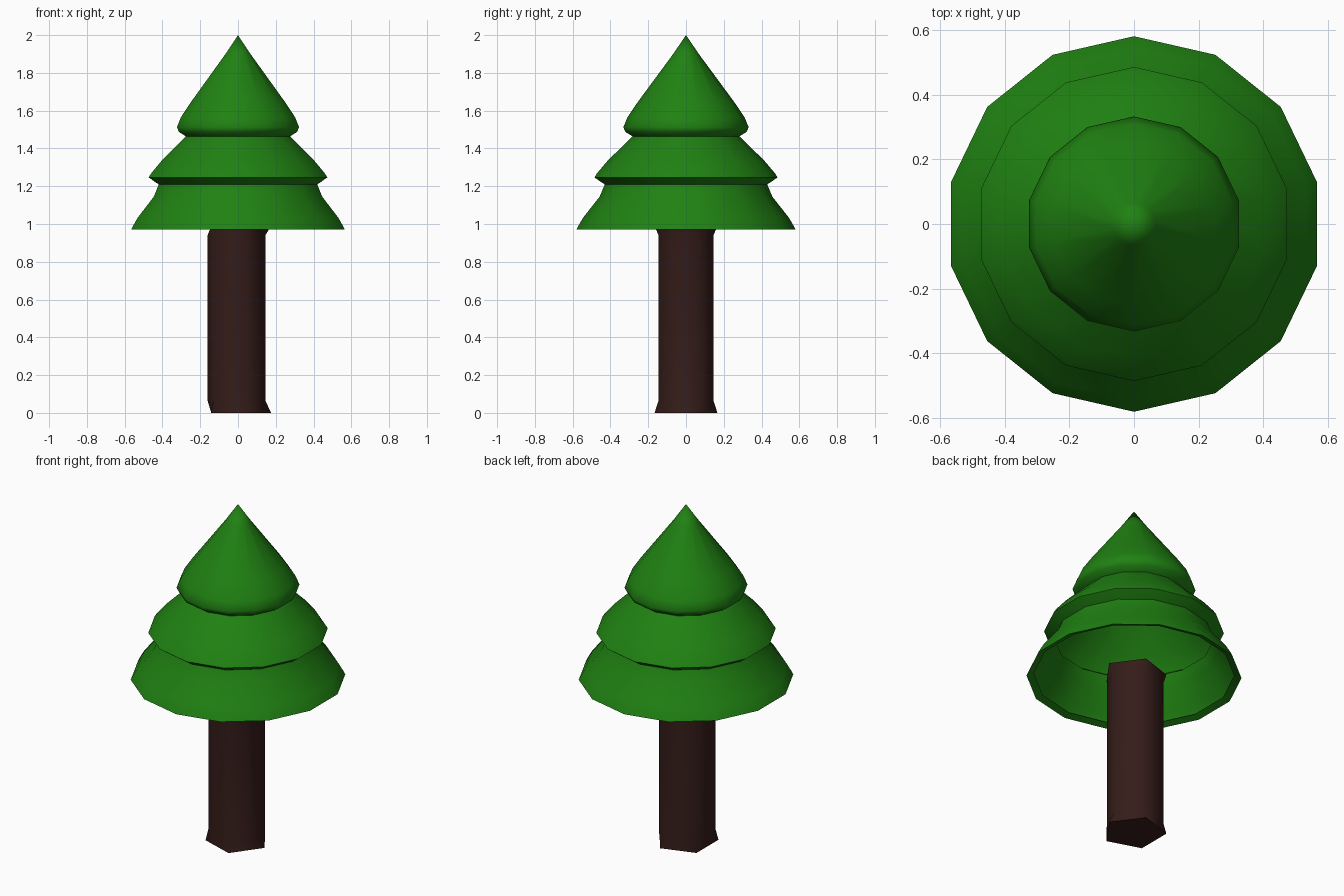
import bpy, bmesh
from math import sin, cos, pi, radians

if "Cube" in bpy.data.objects:
    bpy.data.objects.remove(bpy.data.objects["Cube"])


def material(name, color):
    m = bpy.data.materials.new(name)
    m.diffuse_color = (*color, 1)
    m.use_nodes = True
    m.node_tree.nodes["Principled BSDF"].inputs["Base Color"].default_value = m.diffuse_color
    return m


def loft(name, rings, mat, tip=None, caps=False):
    """Skin a stack of equal-length rings, bottom to top."""
    bm = bmesh.new()
    loops = [[bm.verts.new(p) for p in ring] for ring in rings]
    n = len(loops[0])
    for lo, hi in zip(loops, loops[1:]):
        for i in range(n):
            j = (i + 1) % n
            bm.faces.new((lo[i], lo[j], hi[j], hi[i]))
    if tip:
        top = bm.verts.new(tip)
        for i in range(n):
            bm.faces.new((loops[-1][i], loops[-1][(i + 1) % n], top))
    if caps:
        bm.faces.new(loops[0][::-1])
        bm.faces.new(loops[-1])
    mesh = bpy.data.meshes.new(name)
    bm.to_mesh(mesh)
    bm.free()
    mesh.materials.append(mat)
    obj = bpy.data.objects.new(name, mesh)
    bpy.context.collection.objects.link(obj)
    bpy.context.view_layer.objects.active = obj
    obj.select_set(True)
    bpy.ops.object.shade_smooth_by_angle(angle=radians(70))
    obj.select_set(False)
    return obj


def ring(n, z, radius, start=0.0, dx=0.0):
    """radius is a function of the vertex index."""
    return [(dx + radius(i) * cos(start + 2 * pi * i / n),
             radius(i) * sin(start + 2 * pi * i / n), z) for i in range(n)]


green = material("needles_green", (0.014, 0.22, 0.006))
brown = material("bark_brown", (0.035, 0.012, 0.01))

# Foliage: hollow three-tier shell, 14 sides, with a folded lip at the hem
profile = [(0.54, 0.985), (0.58, 0.97), (0.567, 0.995), (0.545, 1.033),
           (0.457, 1.145), (0.43, 1.21), (0.45, 1.222), (0.485, 1.247),
           (0.47, 1.27), (0.413, 1.337), (0.283, 1.464), (0.32, 1.487),
           (0.332, 1.512), (0.31, 1.565), (0.256, 1.645), (0.068, 1.9)]
loft("foliage", [ring(14, z, lambda i, r=r: r, pi / 2) for r, z in profile],
     green, tip=(0, 0, 2))

# Trunk: round shaft flaring into a five-cornered foot and head
corner = lambda i: 0.175 if i % 2 == 0 else 0.175 * cos(pi / 5)
shaft = lambda i: 0.153
loft("trunk", [ring(10, 0, corner), ring(10, 0.065, shaft, dx=-0.008),
               ring(10, 0.94, shaft, dx=-0.008), ring(10, 0.99, corner)],
     brown, caps=True)
